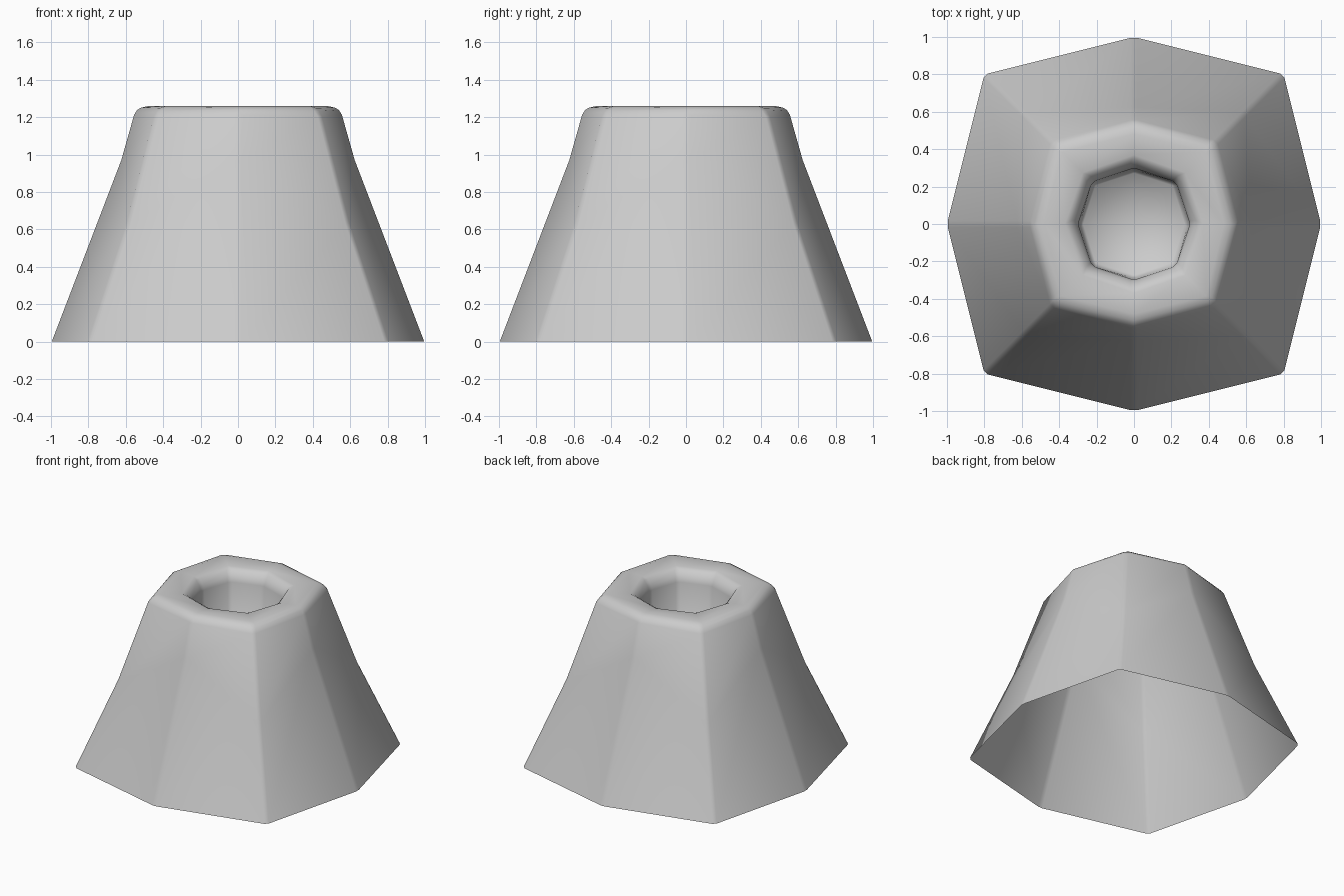
import bpy, bmesh

if "Cube" in bpy.data.objects:
    bpy.data.objects.remove(bpy.data.objects["Cube"])

# Eight-sided rings: (axis radius, axis height, diagonal offset, diagonal height)
PROFILE = [
    (1.00, 0.00, 0.80, 0.00),    # open foot
    (0.625, 0.98, 0.595, 0.62),  # slope kink
    (0.555, 1.23, 0.44, 1.22),   # outer rim
    (0.50, 1.26, 0.40, 1.26),    # rim top
    (0.35, 1.25, 0.26, 1.25),    # crater lip
    (0.30, 1.18, 0.225, 1.18),   # crater throat
    (0.29, 0.90, 0.22, 0.90),    # crater wall bottom
]
DIRS = [(1, 0), (1, 1), (0, 1), (-1, 1), (-1, 0), (-1, -1), (0, -1), (1, -1)]


def add_ring(bm, spec):
    ra, za, rd, zd = spec
    return [bm.verts.new((x * (rd if x and y else ra),
                          y * (rd if x and y else ra),
                          zd if x and y else za)) for x, y in DIRS]


# Mountain shell with crater, open underneath
bm = bmesh.new()
rings = [add_ring(bm, s) for s in PROFILE]
for a, b in zip(rings, rings[1:]):
    for i in range(8):
        j = (i + 1) % 8
        bm.faces.new((a[i], a[j], b[j], b[i]))

# Crater floor: four quads around a centre point
floor = rings[-1]
centre = bm.verts.new((0, 0, 0.84))
for i in range(0, 8, 2):
    bm.faces.new((floor[i], floor[i + 1], floor[(i + 2) % 8], centre))

mesh = bpy.data.meshes.new("crater_mountain")
bm.to_mesh(mesh)
bm.free()
mesh.shade_smooth()
obj = bpy.data.objects.new("crater_mountain", mesh)
bpy.context.collection.objects.link(obj)

# Slight softening of the ridges
bev = obj.modifiers.new("ridge_bevel", 'BEVEL')
bev.width = 0.018
bev.segments = 1
bev.limit_method = 'ANGLE'
bev.angle_limit = 0.4
